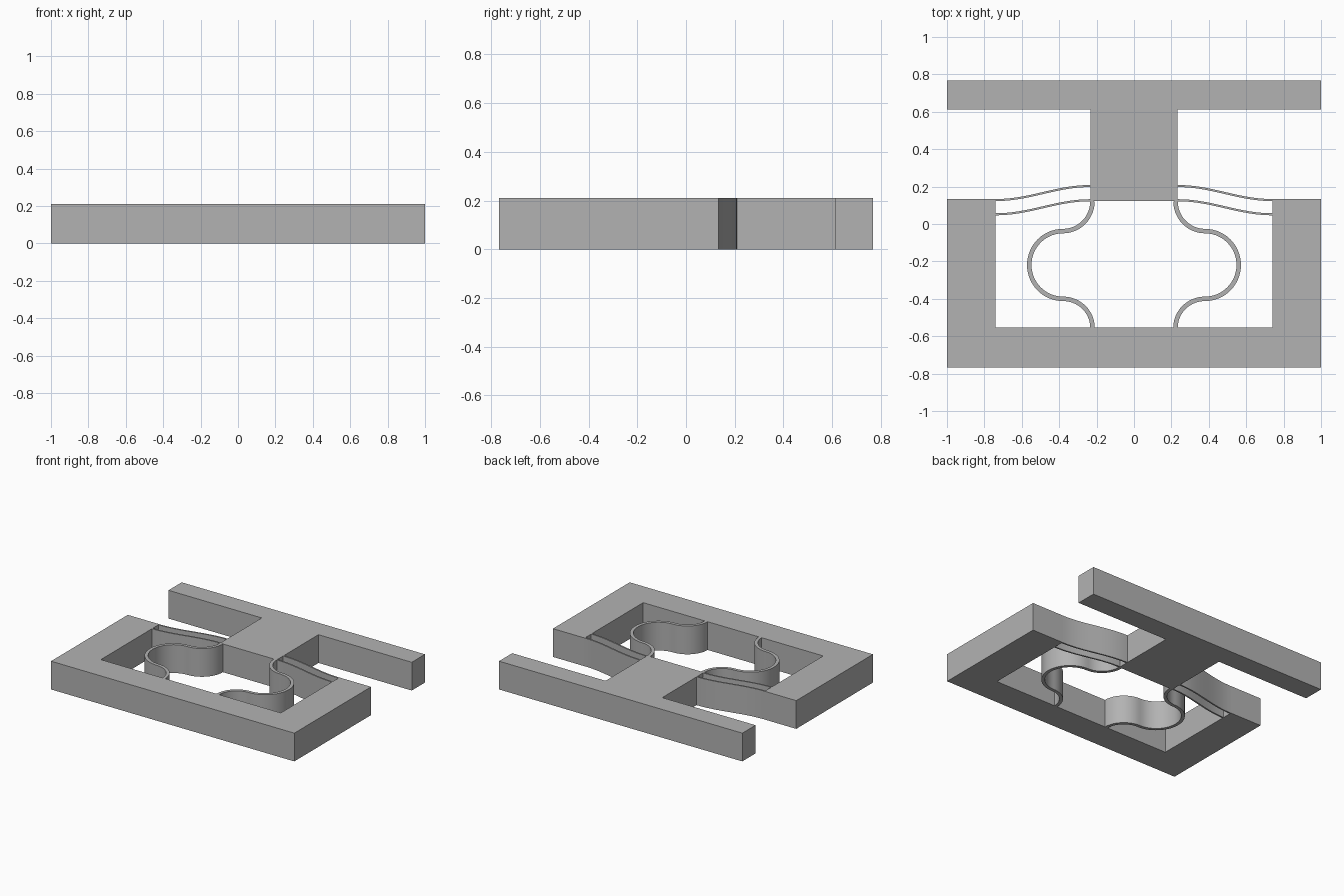
import bpy, bmesh
from math import sin, cos, pi, radians
from mathutils import Vector

HEIGHT = 0.21

cube = bpy.data.objects.get("Cube")
if cube:
    bpy.data.objects.remove(cube, do_unlink=True)

grey = bpy.data.materials.new("plain grey")
grey.use_nodes = True
grey.diffuse_color = (0.45, 0.45, 0.45, 1)
grey.node_tree.nodes["Principled BSDF"].inputs["Base Color"].default_value = (0.45, 0.45, 0.45, 1)


def extrude_faces(name, bm, smooth=False):
    """Raise flat faces to full height and make an object."""
    raised = bmesh.ops.extrude_face_region(bm, geom=bm.faces[:], use_keep_orig=True)
    verts = [v for v in raised["geom"] if isinstance(v, bmesh.types.BMVert)]
    bmesh.ops.translate(bm, verts=verts, vec=(0, 0, HEIGHT))
    bmesh.ops.recalc_face_normals(bm, faces=bm.faces[:])
    mesh = bpy.data.meshes.new(name)
    bm.to_mesh(mesh)
    bm.free()
    mesh.materials.append(grey)
    obj = bpy.data.objects.new(name, mesh)
    bpy.context.collection.objects.link(obj)
    if smooth:
        bpy.ops.object.select_all(action="DESELECT")
        obj.select_set(True)
        bpy.context.view_layer.objects.active = obj
        bpy.ops.object.shade_smooth_by_angle(angle=radians(30))
    return obj


def slab(name, half_outline):
    """Symmetric block from the +x half of its outline."""
    outline = half_outline + [(-x, y) for x, y in reversed(half_outline)]
    bm = bmesh.new()
    bm.faces.new([bm.verts.new((x, y, 0)) for x, y in outline])
    extrude_faces(name, bm)


def ribbon(name, path, width):
    """Thin upright strip following a path in plan."""
    bm = bmesh.new()
    points = [Vector((x, y, 0)) for x, y in path]
    pairs = []
    for i, p in enumerate(points):
        along = points[min(i + 1, len(points) - 1)] - points[max(i - 1, 0)]
        side = Vector((-along.y, along.x, 0)).normalized() * width / 2
        pairs.append((bm.verts.new(p + side), bm.verts.new(p - side)))
    for (a, b), (c, d) in zip(pairs, pairs[1:]):
        bm.faces.new((a, b, d, c))
    extrude_faces(name, bm, smooth=True)


def arc(cx, cy, rx, ry, start, end, steps):
    angles = [radians(start + (end - start) * i / steps) for i in range(steps + 1)]
    return [(cx + rx * cos(a), cy + ry * sin(a)) for a in angles]


def s_curve(x0, y0, x1, y1, steps=24):
    return [(x0 + (x1 - x0) * i / steps,
             y0 + (y1 - y0) * (1 - cos(pi * i / steps)) / 2) for i in range(steps + 1)]


# Rigid parts: open frame and sliding T-shaped shuttle
slab("base_frame", [(1, -0.767), (1, 0.134), (0.74, 0.134), (0.74, -0.554)])
slab("t_shuttle", [(0.233, 0.122), (0.233, 0.612), (1, 0.612), (1, 0.767)])

# Serpentine spring: quarter turn, half turn, quarter turn
spring = (arc(0.38, 0.122, 0.158, 0.16, 180, 270, 14)
          + arc(0.38, -0.219, 0.18, 0.181, 90, -90, 28)[1:]
          + arc(0.38, -0.554, 0.158, 0.154, 90, 180, 14)[1:])

# Flexible parts on both sides
for side, sign in (("left", 1), ("right", -1)):
    def mirrored(path):
        return [(sign * x, y) for x, y in path]
    ribbon(side + "_serpentine_spring", mirrored(spring), 0.024)
    ribbon(side + "_back_flexure", mirrored(s_curve(0.233, 0.203, 0.74, 0.128)), 0.011)
    ribbon(side + "_front_flexure", mirrored(s_curve(0.233, 0.127, 0.74, 0.052)), 0.011)
